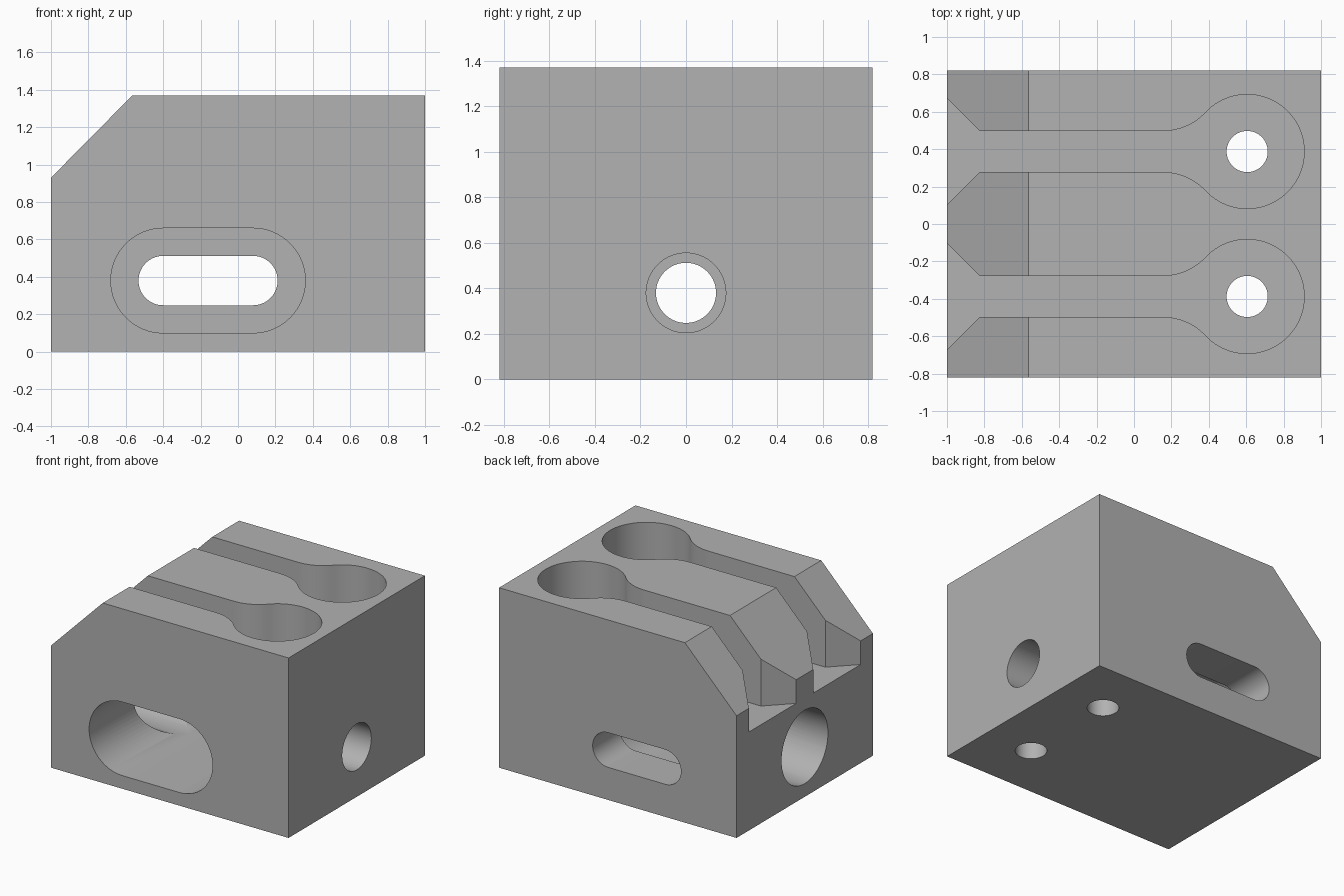
import bpy, bmesh, math
from mathutils import Vector

if "Cube" in bpy.data.objects:
    bpy.data.objects.remove(bpy.data.objects["Cube"])

grey = bpy.data.materials.new("machined_grey")
grey.diffuse_color = (0.445, 0.445, 0.445, 1)
grey.use_nodes = True
grey.node_tree.nodes["Principled BSDF"].inputs["Base Color"].default_value = grey.diffuse_color


def prism(name, profile, axis, lo, hi):
    """Extrude a 2D profile along an axis: x uses (y,z), y uses (x,z), z uses (x,y)."""
    place = {"x": lambda a, b, t: (t, a, b),
             "y": lambda a, b, t: (a, t, b),
             "z": lambda a, b, t: (a, b, t)}[axis]
    bm = bmesh.new()
    face = bm.faces.new([bm.verts.new(place(a, b, lo)) for a, b in profile])
    ext = bmesh.ops.extrude_face_region(bm, geom=[face])
    verts = [g for g in ext["geom"] if isinstance(g, bmesh.types.BMVert)]
    bmesh.ops.translate(bm, verts=verts, vec=Vector(place(0, 0, hi - lo)))
    bmesh.ops.recalc_face_normals(bm, faces=bm.faces)
    mesh = bpy.data.meshes.new(name)
    bm.to_mesh(mesh)
    bm.free()
    mesh.materials.append(grey)
    obj = bpy.data.objects.new(name, mesh)
    bpy.context.collection.objects.link(obj)
    return obj


def arc(cx, cy, r, start, end, n):
    """Points on an arc, angles in degrees, both ends included."""
    angles = [math.radians(start + (end - start) * i / n) for i in range(n + 1)]
    return [(cx + r * math.cos(a), cy + r * math.sin(a)) for a in angles]


def circle(cx, cy, r):
    return arc(cx, cy, r, 0, 360, 64)[:-1]


def slot(x0, x1, z, r):
    return arc(x1, z, r, -90, 90, 32) + arc(x0, z, r, 90, 270, 32)


def keyhole(yc):
    """Groove outline: flared mouth, straight neck, filleted round end."""
    half, r, cx = 0.11, 0.305, 0.605
    dx = math.sqrt((2 * r) ** 2 - (half + r) ** 2)
    ang = math.degrees(math.atan2(half + r, dx))      # fillet meets circle here
    upper = [(-1.1, half + 0.275), (-0.825, half)]
    upper += arc(cx - dx, half + r, r, -90, -ang, 12)
    upper += arc(cx, 0, r, 180 - ang, 0, 32)[1:]
    lower = [(x, -y) for x, y in reversed(upper[:-1])]
    return [(x, y + yc) for x, y in upper + lower]


# Block with one sloped upper edge
block = prism("clamp_block",
              [(-1, 0), (1, 0), (1, 1.37), (-0.565, 1.37), (-1, 0.93)],
              "y", -0.82, 0.82)

# Front slot: wide pocket, then narrow through slot at the back
cutters = [
    prism("slot_pocket", slot(-0.40, 0.08, 0.38, 0.28), "y", -0.9, 0.49),
    prism("slot_through", slot(-0.40, 0.08, 0.38, 0.132), "y", 0.3, 0.9),
    # Lengthwise stepped bore
    prism("left_bore", circle(0, 0.38, 0.279), "x", -1.1, -0.16),
    prism("middle_bore", circle(0, 0.38, 0.132), "x", 0.0, 0.9),
    prism("right_bore", circle(0, 0.38, 0.175), "x", 0.68, 1.1),
]

# Two keyhole grooves, each with a bolt hole through the floor
for side in (-1, 1):
    y = side * 0.3875
    cutters.append(prism("keyhole_groove", keyhole(y), "z", 0.75, 1.5))
    cutters.append(prism("bolt_hole", circle(0.605, y, 0.11), "z", -0.1, 0.9))

# Cut everything out of the block
for cutter in cutters:
    mod = block.modifiers.new(cutter.name, "BOOLEAN")
    mod.operation = "DIFFERENCE"
    mod.solver = "EXACT"
    mod.object = cutter

bpy.context.view_layer.objects.active = block
block.select_set(True)
for mod in list(block.modifiers):
    bpy.ops.object.modifier_apply(modifier=mod.name)
for cutter in cutters:
    bpy.data.objects.remove(cutter)

bpy.ops.object.shade_smooth_by_angle(angle=math.radians(20))
